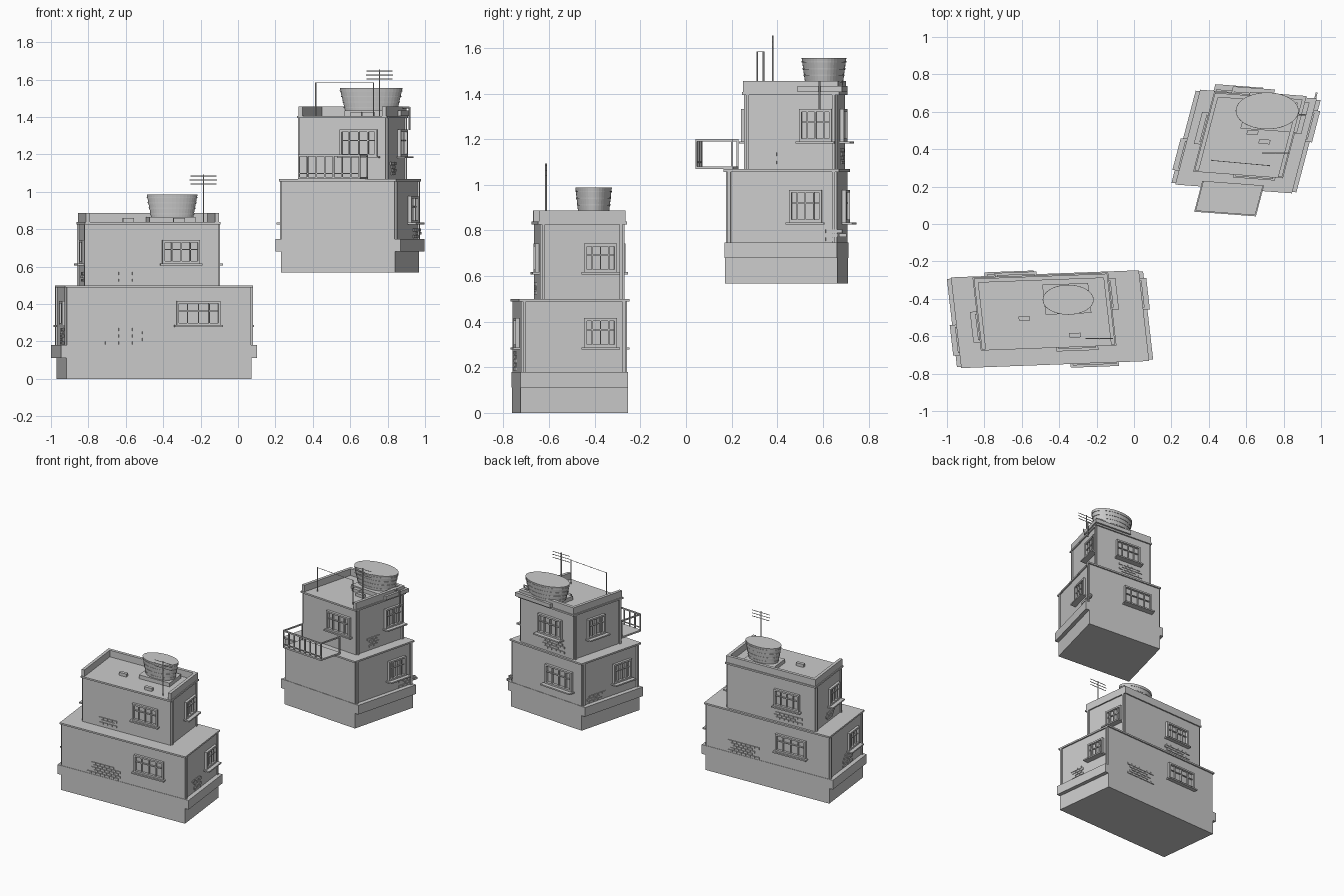
import bpy, math, random
from mathutils import Matrix, Vector

random.seed(4)
if "Cube" in bpy.data.objects:
    bpy.data.objects.remove(bpy.data.objects["Cube"])

plaster = bpy.data.materials.new("grey_plaster")
plaster.use_nodes = True
GREY = (0.6, 0.6, 0.6, 1)
plaster.diffuse_color = GREY
plaster.node_tree.nodes["Principled BSDF"].inputs["Base Color"].default_value = GREY


def add_object(name, verts, faces):
    mesh = bpy.data.meshes.new(name)
    mesh.from_pydata(verts, [], faces)
    mesh.materials.append(plaster)
    obj = bpy.data.objects.new(name, mesh)
    bpy.context.collection.objects.link(obj)
    return obj


class Storey:
    """A slanted box frame: centre, half sizes and the skew of both plan axes."""

    def __init__(self, name, centre, half, skew):
        self.name, self.c, self.h, self.skew = name, centre, half, skew

    def point(self, u, v, z):
        s, t = self.skew
        return (self.c[0] + u + t * v, self.c[1] + v + s * u, z)

    def boxes(self, part, spans):
        verts, faces = [], []
        for u, v, z in spans:
            n = len(verts)
            u, v, z = sorted(u), sorted(v), sorted(z)
            verts += [self.point(a, b, c) for c in z for b in v for a in u]
            for f in ((0, 2, 3, 1), (4, 5, 7, 6), (0, 1, 5, 4),
                      (2, 6, 7, 3), (0, 4, 6, 2), (1, 3, 7, 5)):
                faces.append([n + i for i in f])
        return add_object(self.name + "_" + part, verts, faces)

    def local(self, side, pos):
        """World position along a wall turned into the frame's own."""
        s, t = self.skew
        axis, sign = SIDES[side]
        if axis == 1:
            return pos - self.c[0] - t * sign * self.h[1]
        return pos - self.c[1] - s * sign * self.h[0]

    def on_wall(self, side, along, out, z):
        axis, sign = SIDES[side]
        o = [sign * (self.h[axis] + d) for d in out]
        return (along, o, z) if axis == 1 else (o, along, z)

    def body(self, z0, z1, over):
        hu, hv = self.h
        self.boxes("walls", [((-hu, hu), (-hv, hv), (z0, z1))])
        self.boxes("slab", [((-hu - over, hu + over), (-hv - over, hv + over),
                             (z1 - 0.012, z1))])

    def pipes(self, z0, z1):
        v = self.h[1]
        self.boxes("corner_pipes", [
            self.on_wall(side, (e * (v - 0.022), e * (v - 0.008)), (0, 0.01), (z0, z1))
            for side in ("east", "west") for e in (-1, 1)])

    def window(self, side, pos, w, z0, z1, sill):
        a = self.local(side, pos)
        put = lambda x0, x1, d, b, t: self.on_wall(side, (a + x0, a + x1), (-0.005, d), (b, t))
        f = 0.012
        spans = [put(-w, -w + f, 0.018, z0, z1), put(w - f, w, 0.018, z0, z1),
                 put(-w, w, 0.018, z1 - f, z1), put(-w, w, 0.018, z0, z0 + f),
                 put(-w - 0.012, w + 0.012, sill, z0 - 0.01, z0)]
        for k in (-0.5, 0, 0.5):
            spans.append(put(k * w - 0.003, k * w + 0.003, 0.012, z0, z1))
        mid = z0 + (z1 - z0) * 0.6
        spans.append(put(-w, w, 0.01, mid - 0.003, mid + 0.003))
        self.boxes(side + "_window", spans)

    def bricks(self, side, pos, width, z0, rows):
        a, spans = self.local(side, pos), []
        size = 0.036
        for r in range(rows):
            x = -width / 2 + (r % 2) * size / 2 + random.choice((0, size))
            while x < width / 2 - random.choice((0, size)):
                z = z0 + r * 0.018
                spans.append(self.on_wall(side, (a + x, a + x + size - 0.004),
                                          (-0.004, 0.006), (z, z + 0.015)))
                x += size
        self.boxes(side + "_bricks", spans)

    def parapet(self, z0, z1):
        hu, hv = self.h
        hu, hv, t = hu + 0.004, hv + 0.004, 0.022
        self.boxes("parapet", [((-hu, -hu + t), (-hv, hv), (z0, z1)),
                               ((hu - t, hu), (-hv, hv), (z0, z1)),
                               ((-hu, hu), (hv - t, hv), (z0, z1))])


SIDES = {"front": (1, -1), "back": (1, 1), "east": (0, 1), "west": (0, -1)}


def rod(name, a, b, r=0.003):
    a, b = Vector(a), Vector(b)
    bpy.ops.mesh.primitive_cylinder_add(vertices=6, radius=r, depth=(b - a).length)
    o = bpy.context.object
    o.name = name
    o.data.materials.append(plaster)
    o.matrix_world = Matrix.Translation((a + b) / 2) @ (b - a).to_track_quat("Z", "Y").to_matrix().to_4x4()


def water_tank(name, x, y, rx, ry, z0, z1):
    """Flared oval tub with slim hoops, revolved from a profile."""
    n, low = 40, 0.83
    profile = [(0, low)]
    for k in range(4):
        h = 0.12 + k * 0.24
        r = low + (1 - low) * h
        profile += [(h, r), (h, r + 0.025), (h + 0.05, r + 0.03), (h + 0.05, r + 0.008)]
    profile.append((1, 1))
    verts = [(x + rx * r * math.cos(2 * math.pi * i / n), y + ry * r * math.sin(2 * math.pi * i / n),
              z0 + h * (z1 - z0)) for h, r in profile for i in range(n)]
    faces = [(j * n + i, j * n + (i + 1) % n, (j + 1) * n + (i + 1) % n, (j + 1) * n + i)
             for j in range(len(profile) - 1) for i in range(n)]
    faces += [list(range(n))[::-1], [len(verts) - n + i for i in range(n)]]
    add_object(name, verts, faces)


def antenna(name, x, y, z0, z1):
    rod(name + "_mast", (x, y, z0), (x, y, z1), 0.004)
    for dz, w in ((0.008, 0.07), (0.03, 0.073), (0.052, 0.07)):
        rod(name + "_bar", (x - w, y, z1 - dz), (x + w, y, z1 - dz), 0.0025)


def building(name, z, skew, low, high, tank, vents):
    ground = Storey(name + "_ground", *low, skew)
    upper = Storey(name + "_upper", *high, skew)
    ground.body(z, z + 0.5, 0.01)
    upper.body(z + 0.5, z + 0.838, 0.01)
    upper.parapet(z + 0.838, z + 0.887)
    hu, hv = ground.h
    ground.boxes("plinth", [((-hu - 0.003, hu + 0.003), (-hv - 0.003, hv + 0.003), (z, z + 0.18)),
                            ((-hu - 0.032, hu + 0.032), (-hv - 0.003, hv + 0.003), (z + 0.112, z + 0.18))])
    ground.pipes(z + 0.18, z + 0.49)
    upper.pipes(z + 0.5, z + 0.83)
    # tub on a low stand
    x, y, rx, ry = tank
    roof = z + 0.838
    water_tank(name + "_water_tank", x, y, rx, ry, roof + 0.027, z + 0.987)
    u, v = x - upper.c[0], y - upper.c[1]
    upper.boxes("tank_stand", [((u - rx * 0.9, u + rx * 0.9), (v - ry, v + ry), (roof, roof + 0.028))])
    for vx, vy in vents:
        u, v = vx - upper.c[0], vy - upper.c[1]
        upper.boxes("roof_vent", [((u - 0.03, u + 0.03), (v - 0.012, v + 0.012), (roof, roof + 0.022))])
    return ground, upper


# Long house on the ground
g, u = building("long_house", 0, (0.0376, -0.114), ((-0.449, -0.509), (0.4925, 0.2325)),
                ((-0.4785, -0.468), (0.3525, 0.185)), (-0.352, -0.405, 0.136, 0.08),
                ((-0.59, -0.5), (-0.33, -0.6)))
for side, pos, w, sill in (("front", -0.212, 0.117, 0.03), ("back", -0.665, 0.12, 0.03),
                           ("east", -0.375, 0.072, 0.045), ("west", -0.62, 0.07, 0.045)):
    g.window(side, pos, w, 0.287, 0.415, sill)
for side, pos, w, sill in (("front", -0.305, 0.1, 0.03), ("back", -0.63, 0.1, 0.03),
                           ("east", -0.375, 0.072, 0.045), ("west", -0.55, 0.07, 0.045)):
    u.window(side, pos, w, 0.617, 0.742, sill)
for side, pos, width in (("front", -0.59, 0.24), ("back", -0.29, 0.24), ("east", -0.55, 0.14), ("west", -0.55, 0.14)):
    g.bricks(side, pos, width, 0.185, 5)
for side, pos, width in (("front", -0.62, 0.18), ("back", -0.65, 0.2), ("west", -0.5, 0.13)):
    u.bricks(side, pos, width, 0.52, 3)
antenna("long_house_antenna", -0.185, -0.613, 0.83, 1.093)

# Raised house
Z = 0.568
g, u = building("tall_house", Z, (-0.075, 0.263), ((0.599, 0.441), (0.302, 0.2435)),
                ((0.6125, 0.476), (0.23, 0.2035)), (0.712, 0.605, 0.168, 0.098),
                ((0.63, 0.49), (0.705, 0.447)))
for side, pos, w in (("back", 0.55, 0.115), ("east", 0.524, 0.072), ("west", 0.37, 0.073)):
    g.window(side, pos, w, 0.835, 0.977, 0.045)
for side, pos, w in (("front", 0.647, 0.1), ("back", 0.63, 0.1), ("east", 0.568, 0.072), ("west", 0.51, 0.073)):
    u.window(side, pos, w, 1.19, 1.332, 0.045 if side != "front" else 0.025)
for side, pos, width in (("east", 0.615, 0.14), ("west", 0.57, 0.13)):
    g.bricks(side, pos, width, Z + 0.185, 3)
for side, pos, width in (("east", 0.39, 0.12), ("back", 0.6, 0.18)):
    u.bricks(side, pos, width, 1.09, 4)
antenna("tall_house_antenna", 0.757, 0.38, 1.4, 1.655)

# Clothes line
ends = [(0.415, 0.34), (0.725, 0.312)]
for x, y in ends:
    rod("line_pole", (x, y, 1.4), (x, y, 1.585), 0.004)
rod("clothes_line", (*ends[0], 1.583), (*ends[1], 1.583), 0.002)

# Roof spout
rod("spout", (0.84, 0.585, 1.45), (0.917, 0.585, 1.45), 0.005)
rod("spout_drop", (0.917, 0.585, 1.453), (0.917, 0.585, 1.33), 0.005)

# Balcony with railing
back = -g.h[1] + 0.02
front = back - 0.165
left, right = -0.175, 0.155
deck, top = 1.08, 1.2
g.boxes("balcony_floor", [((left, right), (front, back), (deck - 0.012, deck))])
rails = [((left, right), (front, front + 0.008), (top - 0.01, top)),
         ((left, right), (front, front + 0.006), (deck + 0.015, deck + 0.021))]
for x in (left, right - 0.008):
    rails.append(((x, x + 0.008), (front, back), (top - 0.01, top)))
    rails.append(((x, x + 0.008), (back - 0.008, back), (deck, top)))
for i in range(8):
    x = left + (right - left - 0.007) * i / 7
    rails.append(((x, x + 0.007), (front, front + 0.007), (deck, top)))
g.boxes("balcony_railing", rails)
